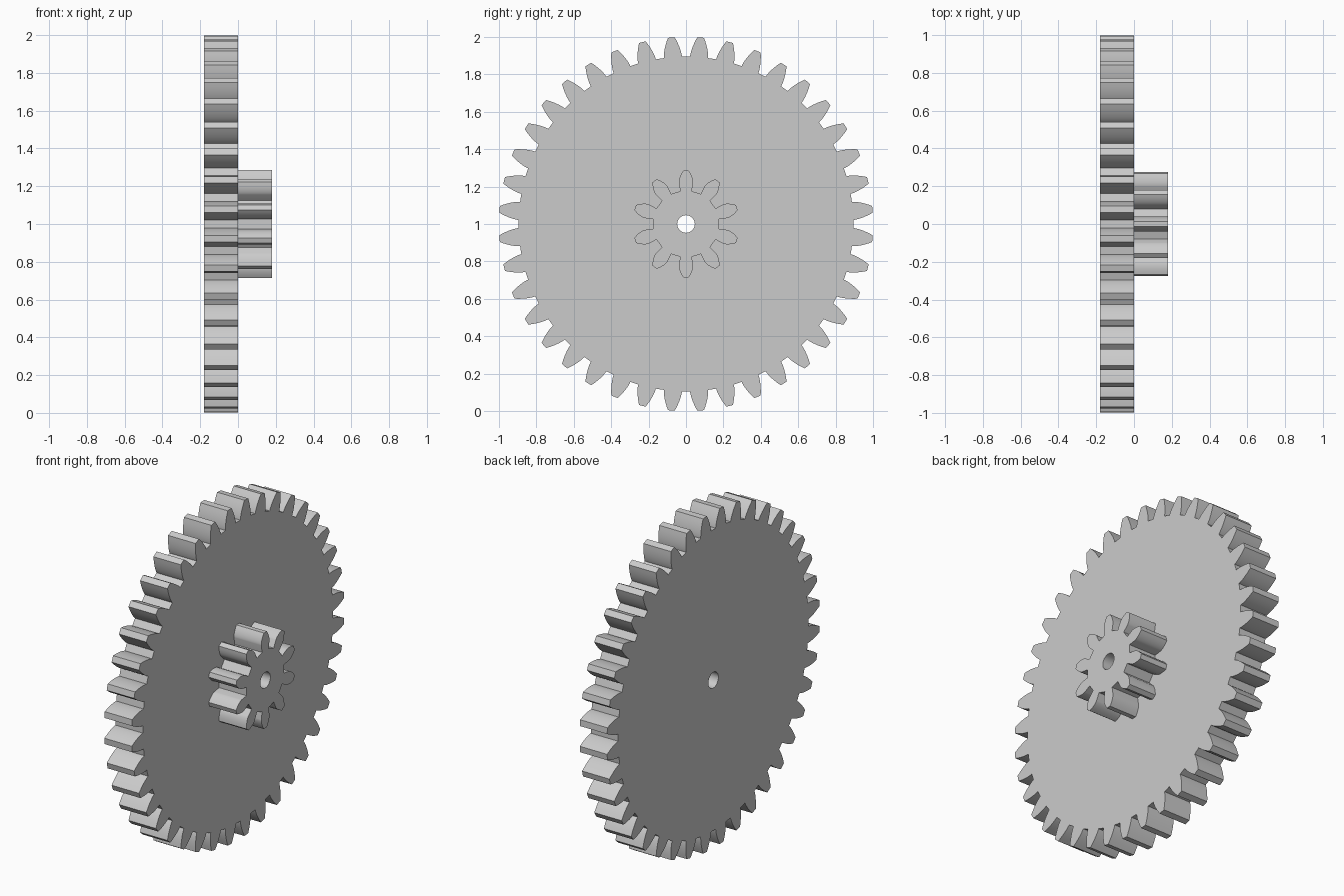
import bpy, bmesh
from math import pi, cos, sin, tan, acos, sqrt, radians
from mathutils import Vector

cube = bpy.data.objects.get("Cube")
if cube:
    bpy.data.objects.remove(cube)

MODULE = 2 / 42
PRESSURE = radians(20)
WIDTH = 0.18
BORE = 0.047
CENTRE = Vector((0, 0, 1))

grey = bpy.data.materials.new("plain grey")
grey.use_nodes = True
colour = (0.6, 0.6, 0.6, 1)
grey.diffuse_color = colour
grey.node_tree.nodes["Principled BSDF"].inputs["Base Color"].default_value = colour


def polar(r, a, x):
    """Point at angle a from straight up, in the plane of the wheel."""
    return CENTRE + Vector((x, r * sin(a), r * cos(a)))


def involute(angle):
    return tan(angle) - angle


def tooth_flank(teeth, steps=7):
    """Radius and half angle of one tooth flank, from root to tip."""
    pitch = MODULE * teeth / 2
    base = pitch * cos(PRESSURE)
    root, tip = pitch - 1.25 * MODULE, pitch + MODULE
    half_base = pi / (2 * teeth) + involute(PRESSURE)
    start = max(root, base)
    flank = [(root, half_base)] if root < base - 0.005 else []
    for i in range(steps + 1):
        r = start + (tip - start) * (i / steps) ** 1.4
        flank.append((r, half_base - involute(acos(min(1, base / r)))))
    return flank


def gear(name, teeth, phase, x):
    bm = bmesh.new()
    flank = tooth_flank(teeth)
    rim = []
    for t in range(teeth):
        mid = phase + 2 * pi * t / teeth
        rim += [polar(r, mid - h, x) for r, h in flank]
        rim += [polar(r, mid + h, x) for r, h in reversed(flank)]
    bore = [polar(BORE, 2 * pi * i / 32, x) for i in range(32)]

    # Toothed outline and shaft hole, filled and extruded along the axle
    edges = []
    for loop in (rim, bore):
        verts = [bm.verts.new(p) for p in loop]
        edges += [bm.edges.new((verts[i - 1], v)) for i, v in enumerate(verts)]
    bmesh.ops.triangle_fill(bm, edges=edges, use_beauty=True, normal=(1, 0, 0))
    out = bmesh.ops.extrude_face_region(bm, geom=bm.faces[:], use_keep_orig=True)
    moved = [g for g in out["geom"] if isinstance(g, bmesh.types.BMVert)]
    bmesh.ops.translate(bm, verts=moved, vec=(WIDTH, 0, 0))
    bmesh.ops.recalc_face_normals(bm, faces=bm.faces[:])

    mesh = bpy.data.meshes.new(name)
    bm.to_mesh(mesh)
    bm.free()
    mesh.materials.append(grey)
    obj = bpy.data.objects.new(name, mesh)
    bpy.context.collection.objects.link(obj)
    bpy.ops.object.select_all(action="DESELECT")
    obj.select_set(True)
    bpy.context.view_layer.objects.active = obj
    bpy.ops.object.shade_smooth_by_angle(angle=radians(25))
    return obj


# Wide wheel with a gap at the top, small pinion with a tooth at the top
gear("large_gear_wheel", 40, pi / 40, -WIDTH)
gear("small_pinion", 10, 0, 0)
